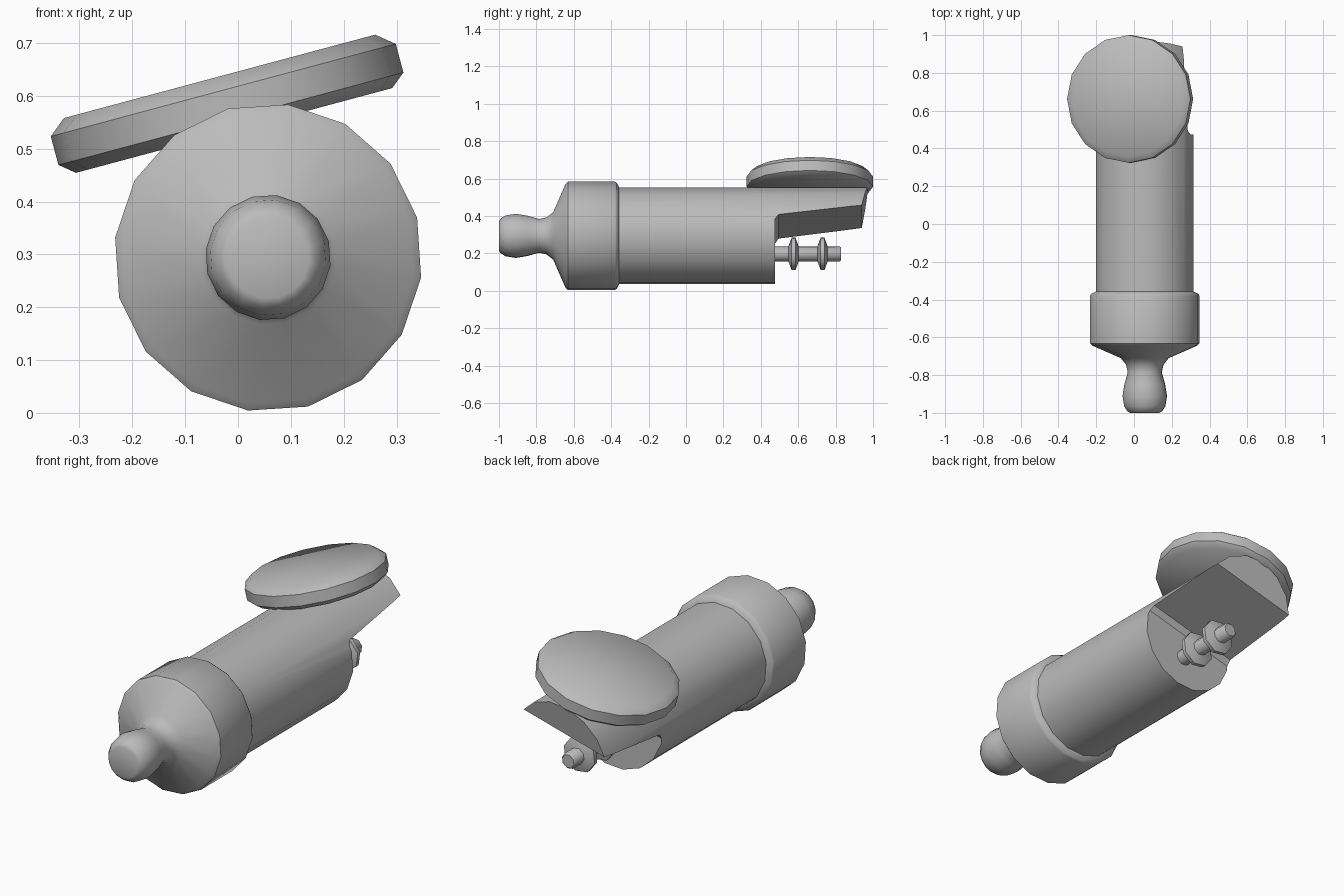
import bpy, bmesh
from math import radians, sin, cos, tau
from mathutils import Matrix

cube = bpy.data.objects.get("Cube")
if cube:
    bpy.data.objects.remove(cube, do_unlink=True)

grey = bpy.data.materials.new("plain grey")
grey.use_nodes = True
GREY = (0.5, 0.5, 0.5, 1)
grey.diffuse_color = GREY
grey.node_tree.nodes["Principled BSDF"].inputs["Base Color"].default_value = GREY

# The whole device is rolled about its long axis
AXIS = Matrix.Translation((0.057, 0, 0.294)) @ Matrix.Rotation(radians(-15), 4, 'Y')


def make_object(name, bm, place):
    bmesh.ops.recalc_face_normals(bm, faces=bm.faces)
    mesh = bpy.data.meshes.new(name)
    bm.to_mesh(mesh)
    bm.free()
    mesh.materials.append(grey)
    obj = bpy.data.objects.new(name, mesh)
    bpy.context.collection.objects.link(obj)
    obj.matrix_world = place
    return obj


def lathe(name, profile, sides, place=AXIS):
    """Turn (position, radius) pairs around the local y axis."""
    bm = bmesh.new()
    rings = [[bm.verts.new((r * sin(tau * i / sides), y, r * cos(tau * i / sides)))
              for i in range(sides)] for y, r in profile]
    for a, b in zip(rings, rings[1:]):
        for i in range(sides):
            j = (i + 1) % sides
            bm.faces.new((a[i], a[j], b[j], b[i]))
    bm.faces.new(rings[0])
    bm.faces.new(rings[-1])
    return make_object(name, bm, place)


def select_only(obj):
    bpy.ops.object.select_all(action='DESELECT')
    obj.select_set(True)
    bpy.context.view_layer.objects.active = obj


def smooth(obj, angle=35):
    select_only(obj)
    bpy.ops.object.shade_smooth_by_angle(angle=radians(angle))


# Main barrel, with the lower rear cut away to leave a tongue
barrel = lathe("barrel", [(-0.42, 0.26), (1.1, 0.26)], 16)
bm = bmesh.new()
outline = [(0.475, -0.5), (0.475, 0.025), (0.495, 0.052), (0.94, 0.107),
           (0.972, 0.26), (1.02, 0.5), (1.4, 0.5), (1.4, -0.5)]
left, right = [[bm.verts.new((x, y, z)) for y, z in outline] for x in (0.5, -0.5)]
bm.faces.new(left)
bm.faces.new(right)
for i in range(len(outline)):
    j = (i + 1) % len(outline)
    bm.faces.new((left[i], left[j], right[j], right[i]))
cutter = make_object("cutter", bm, AXIS)
cutter.hide_render = True
cut = barrel.modifiers.new("cut", 'BOOLEAN')
cut.operation = 'DIFFERENCE'
cut.solver = 'EXACT'
cut.object = cutter
select_only(barrel)
bpy.ops.object.modifier_apply(modifier=cut.name)
bpy.data.objects.remove(cutter, do_unlink=True)
smooth(barrel)

# Wide front collar, tapering into the neck and rounded knob
smooth(lathe("front_collar_and_knob", [
    (-1.0, 0.078), (-0.993, 0.092), (-0.965, 0.11), (-0.91, 0.119), (-0.85, 0.109),
    (-0.785, 0.091), (-0.745, 0.1), (-0.71, 0.128), (-0.645, 0.278), (-0.632, 0.292),
    (-0.38, 0.292), (-0.37, 0.286), (-0.352, 0.25)], 16))

# Round plate lying on top of the rear end
smooth(lathe("top_plate", [
    (-0.053, 0.305), (-0.026, 0.338), (0.03, 0.338), (0.053, 0.31)], 16,
    AXIS @ Matrix.Translation((0, 0.662, 0.302)) @ Matrix.Rotation(radians(90), 4, 'X')
    @ Matrix.Scale(-1, 4, (0, 1, 0))), 50)

# Rear rod with two flared flanges
ROD = AXIS @ Matrix.Translation((0, 0, -0.1))
smooth(lathe("rear_rod", [(0.45, 0.041), (0.822, 0.041), (0.83, 0.034)], 8, ROD), 50)
for name, y in (("inner_flange", 0.575), ("outer_flange", 0.73)):
    smooth(lathe(name, [(y - 0.028, 0.04), (y - 0.01, 0.09),
                        (y + 0.01, 0.09), (y + 0.028, 0.04)], 8, ROD), 50)
